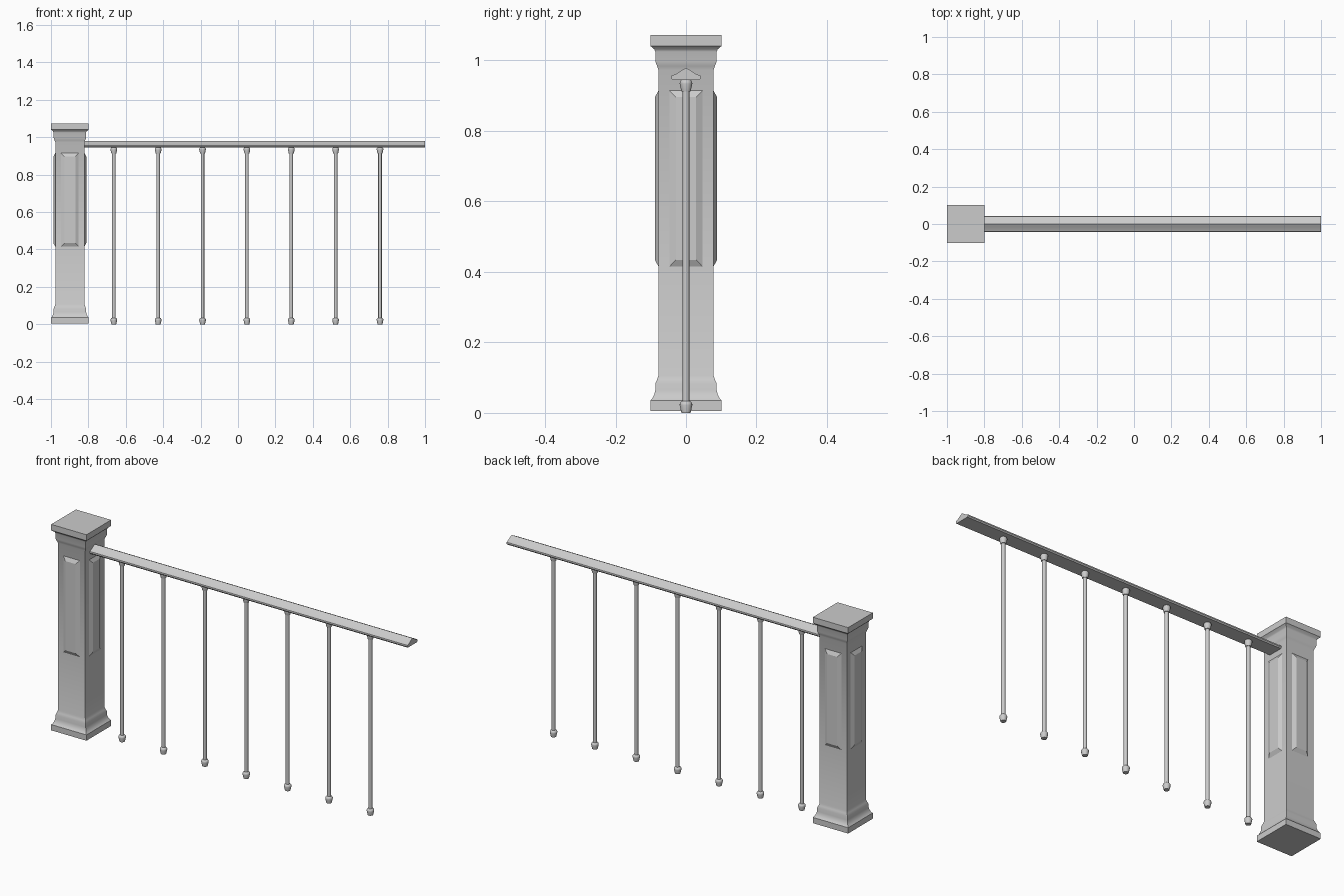
import bpy, bmesh, math

cube = bpy.data.objects.get("Cube")
if cube:
    bpy.data.objects.remove(cube, do_unlink=True)

GREY = (0.6, 0.6, 0.6, 1)
mat = bpy.data.materials.new("painted grey")
mat.use_nodes = True
mat.diffuse_color = GREY
mat.node_tree.nodes["Principled BSDF"].inputs["Base Color"].default_value = GREY

POST_X = -0.899


def finish(name, bm, location, angle=30):
    bmesh.ops.recalc_face_normals(bm, faces=bm.faces)
    mesh = bpy.data.meshes.new(name)
    bm.to_mesh(mesh)
    bm.free()
    mesh.materials.append(mat)
    obj = bpy.data.objects.new(name, mesh)
    obj.location = location
    bpy.context.collection.objects.link(obj)
    bpy.ops.object.select_all(action='DESELECT')
    obj.select_set(True)
    bpy.context.view_layer.objects.active = obj
    bpy.ops.object.shade_smooth_by_angle(angle=math.radians(angle))
    return obj


def loft(bm, rings):
    """Skin closed rings of points and cap both ends."""
    loops = [[bm.verts.new(p) for p in ring] for ring in rings]
    n = len(loops[0])
    for a, b in zip(loops, loops[1:]):
        for i in range(n):
            j = (i + 1) % n
            bm.faces.new((a[i], a[j], b[j], b[i]))
    bm.faces.new(loops[0][::-1])
    bm.faces.new(loops[-1])


def polygon_rings(profile, sides, turn=0):
    return [[(r * math.cos(turn + math.tau * i / sides),
              r * math.sin(turn + math.tau * i / sides), z)
             for i in range(sides)] for r, z in profile]


# Square newel post with moulded base and cap: (half width, height)
post_profile = [(.101, .005), (.101, .035), (.096, .04), (.09, .053), (.087, .065),
                (.087, .083), (.082, .095), (.078, .107),
                (.078, .973), (.082, .984), (.087, .997), (.087, 1.025),
                (.09, 1.032), (.101, 1.041), (.101, 1.072)]
bm = bmesh.new()
loft(bm, polygon_rings([(w * math.sqrt(2), z) for w, z in post_profile], 4, math.pi / 4))
finish("newel_post", bm, (POST_X, 0, 0))

# Raised bevelled panel on each face of the post
for k, side in enumerate(("left", "back", "right", "front")):
    bm = bmesh.new()
    loft(bm, [[(d, -w, lo), (d, w, lo), (d, w, hi), (d, -w, hi)]
              for d, w, lo, hi in ((.077, .047, .415, .915), (.078, .047, .415, .915),
                                   (.088, .029, .434, .896))])
    panel = finish("post_panel_" + side, bm, (POST_X, 0, 0), 10)
    panel.rotation_euler.z = k * math.pi / 2

# Handrail: half profile mirrored and extruded along x
half = [(.038, .944), (.042, .95), (.041, .957), (.028, .962), (.013, .972)]
section = half + [(0, .979)] + [(-y, z) for y, z in reversed(half)]
bm = bmesh.new()
loft(bm, [[(x, y, z) for y, z in section] for x in (-.822, 1)])
finish("handrail", bm, (0, 0, 0))

# Balusters with a cup-shaped shoe at each end
cup = [(.013, 0), (.018, .022), (.0175, .027), (.014, .032), (.01, .034)]
for i in range(7):
    x = -.664 + i * .2372
    bm = bmesh.new()
    loft(bm, polygon_rings([(.0095, .004), (.0095, .945)], 16))
    finish(f"baluster_{i + 1}", bm, (x, 0, 0))
    for end, z in (("bottom", 0), ("top", .912)):
        bm = bmesh.new()
        loft(bm, polygon_rings(cup, 16))
        finish(f"baluster_shoe_{end}_{i + 1}", bm, (x, 0, z), 40)
